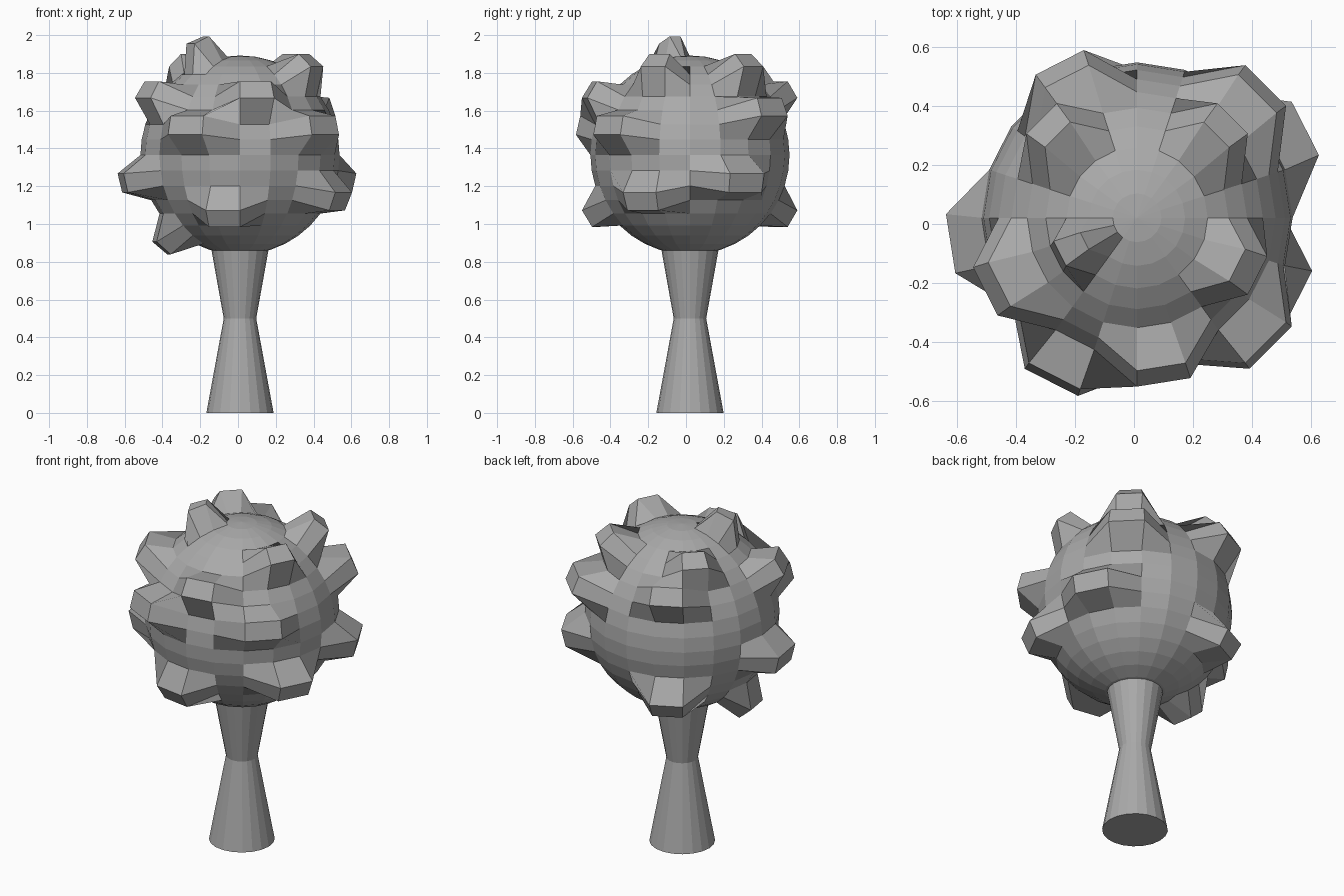
import bpy, bmesh, math
from mathutils import Vector

cube = bpy.data.objects.get("Cube")
if cube:
    bpy.data.objects.remove(cube, do_unlink=True)

# Single flat grey
grey = bpy.data.materials.new("plain grey")
grey.use_nodes = True
colour = (0.4, 0.4, 0.4, 1)
grey.diffuse_color = colour
grey.node_tree.nodes["Principled BSDF"].inputs["Base Color"].default_value = colour

AXIS = Vector((0.0105, 0.021, 0))


def add_object(name, bm):
    bmesh.ops.recalc_face_normals(bm, faces=bm.faces)
    mesh = bpy.data.meshes.new(name)
    bm.to_mesh(mesh)
    bm.free()
    mesh.materials.append(grey)
    obj = bpy.data.objects.new(name, mesh)
    bpy.context.scene.collection.objects.link(obj)
    return obj


# Crown: a 20 x 20 ball whose chosen faces are pushed outwards
SEGMENTS = 20
BALL_RADIUS, KNOB_RADIUS = 0.527, 0.656
BALL_CENTRE = AXIS + Vector((0, 0, 1.365))
KNOB_CENTRE = BALL_CENTRE + Vector((0, 0.0125, 0.005))

# Pushed faces as (segment round the ball, ring above the equator)
knobs = [(1, -2), (2, 2), (2, 5), (6, -4), (6, 3), (7, 5), (10, -2), (10, -6),
         (11, 3), (11, 7), (13, 1), (14, -4), (15, 3), (17, 1), (18, -3), (18, 5)]
raised = {((s + a) % SEGMENTS, r + b) for s, r in knobs for a in (0, 1) for b in (0, 1)}

bm = bmesh.new()
bmesh.ops.create_uvsphere(bm, u_segments=SEGMENTS, v_segments=SEGMENTS, radius=1)
for v in bm.verts:
    d = v.co.normalized()
    seg = round(math.degrees(math.atan2(d.y, d.x)) / 18) % SEGMENTS
    ring = round(math.degrees(math.asin(max(-1, min(1, d.z)))) / 9)
    if (seg, ring) in raised:
        v.co = KNOB_CENTRE + d * KNOB_RADIUS
    else:
        v.co = BALL_CENTRE + d * BALL_RADIUS
add_object("crown", bm)

# Trunk: waisted column turned from a three-point profile
SIDES = 20
bm = bmesh.new()
rings = []
for radius, z in [(0.178, 0), (0.086, 0.5), (0.152, 0.868)]:
    rings.append([bm.verts.new(AXIS + Vector((radius * math.cos(math.tau * k / SIDES),
                                              radius * math.sin(math.tau * k / SIDES), z)))
                  for k in range(SIDES)])
for low, high in zip(rings, rings[1:]):
    for k in range(SIDES):
        n = (k + 1) % SIDES
        bm.faces.new((low[k], low[n], high[n], high[k]))
bm.faces.new(rings[0][::-1])
bm.faces.new(rings[-1])
add_object("trunk", bm)
